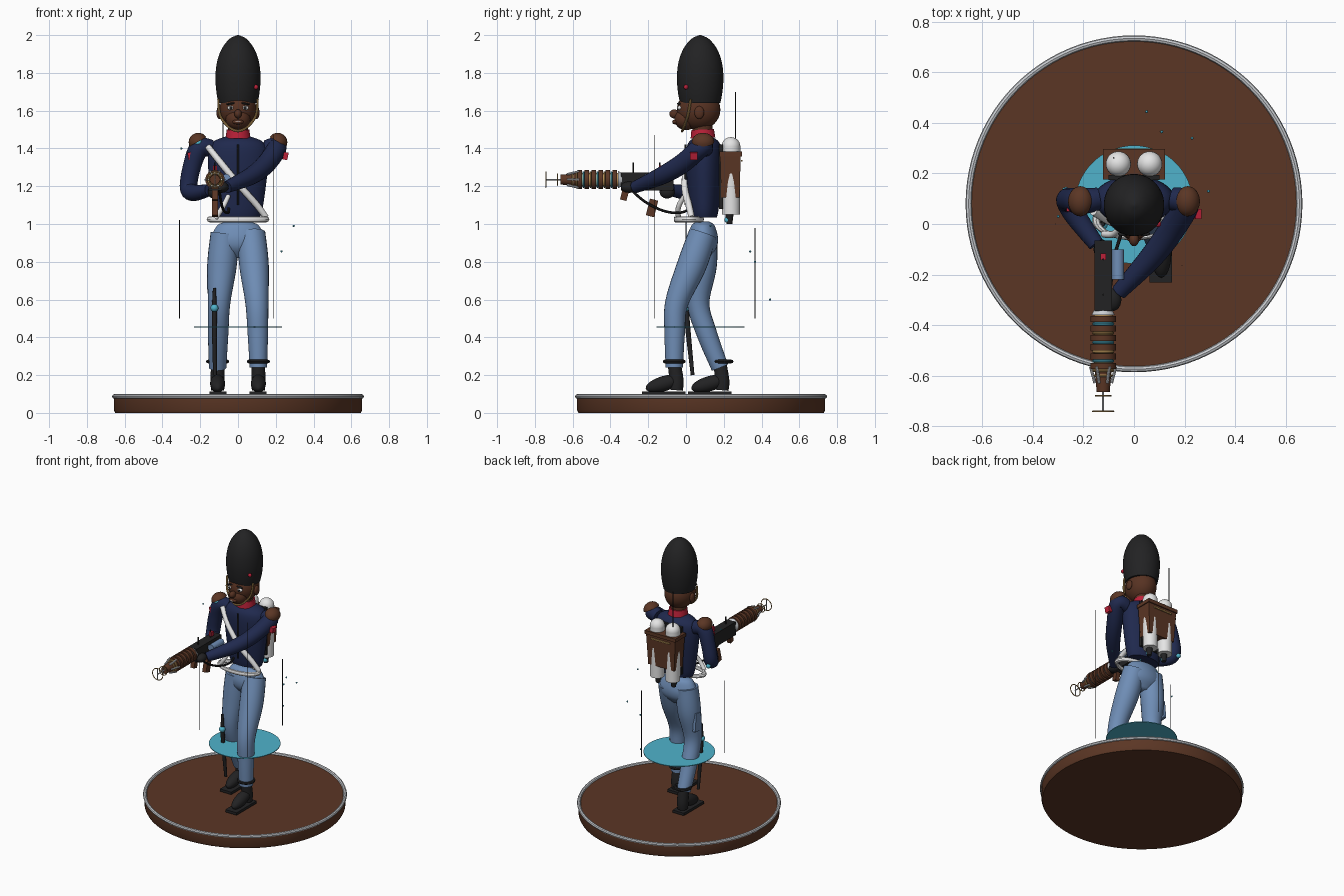
import bpy, bmesh, math
from mathutils import Vector

if "Cube" in bpy.data.objects:
    bpy.data.objects.remove(bpy.data.objects["Cube"])


def material(name, *rgb):
    m = bpy.data.materials.new(name)
    m.use_nodes = True
    m.diffuse_color = (*rgb, 1)
    m.node_tree.nodes["Principled BSDF"].inputs["Base Color"].default_value = (*rgb, 1)
    return m


brown = material("leather brown", .105, .037, .018)
skin = material("skin brown", .095, .032, .016)
navy = material("navy cloth", .014, .022, .075)
blue = material("trouser blue", .16, .27, .47)
black = material("soft black", .016, .016, .017)
white = material("white", .78, .78, .78)
silver = material("silver", .6, .62, .65)
cyan = material("glow cyan", .08, .45, .6)
red = material("red", .5, .015, .04)
gold = material("gold", .45, .27, .09)


def finish(ob, name, mat, smooth=True):
    ob.name = ob.data.name = name
    ob.data.materials.append(mat)
    if smooth:
        for p in ob.data.polygons:
            p.use_smooth = True
        ob.data.set_sharp_from_angle(angle=math.radians(40))
    return ob


def ball(name, mat, loc, size, rot=(0, 0, 0), seg=24):
    bpy.ops.mesh.primitive_uv_sphere_add(segments=seg, ring_count=seg // 2, location=loc, rotation=rot)
    bpy.context.object.scale = size if isinstance(size, tuple) else (size,) * 3
    return finish(bpy.context.object, name, mat)


def box(name, mat, loc, size, rot=(0, 0, 0)):
    bpy.ops.mesh.primitive_cube_add(size=1, location=loc, rotation=rot)
    bpy.context.object.scale = size
    return finish(bpy.context.object, name, mat, False)


def ring(name, mat, loc, r, thick, rot=(0, 0, 0), scale=(1, 1, 1), seg=32):
    bpy.ops.mesh.primitive_torus_add(location=loc, rotation=rot, major_radius=r, minor_radius=thick,
                                     major_segments=seg, minor_segments=8)
    bpy.context.object.scale = scale
    return finish(bpy.context.object, name, mat)


def tube(name, mat, pts, steps=1, sides=20, squash=(1, 1, 1), loc=(0, 0, 0)):
    """Loft round sections through (x, y, z, radius) points."""
    P = [Vector(p) for p in pts]
    path = []
    for i in range(len(P) - 1):
        a, b, c, d = P[max(i - 1, 0)], P[i], P[i + 1], P[min(i + 2, len(P) - 1)]
        for k in range(steps):
            t = k / steps
            path.append(b.copy() if k == 0 else .5 * (
                2 * b + (c - a) * t + (2 * a - 5 * b + 4 * c - d) * t**2 + (3 * b - a - 3 * c + d) * t**3))
    path.append(P[-1])
    bm = bmesh.new()
    old, rows, side = None, [], None
    for i, p in enumerate(path):
        d = (path[min(i + 1, len(path) - 1)].xyz - path[max(i - 1, 0)].xyz).normalized()
        side = d.orthogonal().normalized() if old is None else old.rotation_difference(d) @ side
        old, up = d, d.cross(side)
        angles = [2 * math.pi * k / sides for k in range(sides)]
        rows.append([bm.verts.new(p.xyz + p.w * (math.cos(a) * side + math.sin(a) * up)) for a in angles])
    for lo, hi in zip(rows, rows[1:]):
        for k in range(sides):
            n = (k + 1) % sides
            bm.faces.new((lo[k], lo[n], hi[n], hi[k]))
    bm.faces.new(rows[0][::-1])
    bm.faces.new(rows[-1])
    me = bpy.data.meshes.new(name)
    bm.to_mesh(me)
    bm.free()
    ob = bpy.data.objects.new(name, me)
    bpy.context.collection.objects.link(ob)
    ob.scale, ob.location = squash, loc
    return finish(ob, name, mat)


def rod(name, mat, a, b, r, sides=12):
    return tube(name, mat, [(*a, r), (*b, r)], sides=sides)


def lathe(name, mat, profile, squash, loc, steps=4):
    return tube(name, mat, [(0, 0, z, r) for z, r in profile], steps, 36, squash, loc)


# Display base and glowing disc
tube("base", brown, [(0, .08, 0, .65), (0, .08, .015, .657), (0, .08, .085, .657)], sides=96)
ring("base_rim", silver, (0, .08, .087), .655, .012, seg=96)
tube("glow_disc", cyan, [(0, .077, .453, .234), (0, .077, .458, .234)], sides=64)
for x, y, top in ((.19, -.165, 1.47), (-.31, 0, 1.02), (.1, .365, .98)):
    rod("light_line", black, (x, y, .5), (x, y, top), .0018, 6)
for p in ((.295, .13, .99), (.23, .34, .855), (.05, .445, .6), (.11, .365, .8), (-.3, .03, 1.4)):
    ball("spark", cyan, p, .006, seg=8)

# Legs, ankle straps and boots: left forward, right back
paths = {1: [(.07, .09, .95, .075), (.085, .03, .78, .078), (.1, -.05, .58, .061),
             (.105, -.06, .42, .054), (.108, -.062, .24, .046)],
         -1: [(-.07, .09, .95, .075), (-.085, .085, .78, .078), (-.1, .065, .58, .059),
              (-.105, .11, .42, .054), (-.108, .18, .24, .046)]}
for s, pts in paths.items():
    tube("trouser_leg", blue, pts, 6, 24)
    y = pts[-1][1]
    ring("ankle_strap", black, (s * .108, y + .005 * (1 - s), .272), .05, .011, scale=(1, 1, .9))
    tube("boot_shaft", black, [(s * .108, y, .26, .035), (s * .108, y + .012, .17, .038),
                               (s * .108, y + .01, .12, .035)], 3)
    ball("boot_toe", black, (s * .108, y - .055, .155), (.04, .1, .04), (.28, 0, 0))
    box("boot_sole", black, (s * .106, y - .055, .103), (.09, .23, .018))
lathe("hips", blue, [(.82, .05), (.87, .125), (.92, .143), (.97, .125), (1.0, .1), (1.012, .06)],
      (1, .56, 1), (0, .09, 0))
box("thigh_pouch", blue, (-.155, .1, .72), (.02, .05, .13), (.1, 0, 0))

# Hanging blade with glowing pommel
tube("scabbard", black, [(-.125, 0, .66, .008), (-.125, .005, .5, .014), (-.122, .035, .2, .01)], 4, 10)
ball("scabbard_gem", cyan, (-.125, -.002, .555), .021)

# Coat, belt and cross strap
lathe("coat", navy, [(1.035, .115), (1.08, .13), (1.2, .148), (1.32, .16), (1.4, .155), (1.44, .125), (1.465, .06)],
      (1, .6, 1), (0, .095, 0))
ring("belt", white, (0, .015, 1.025), .15, .016, scale=(1, .48, 1))
tube("cross_strap", white, [(-.16, .05, 1.41, .017), (-.08, .006, 1.31, .018), (.02, -.006, 1.19, .018),
                            (.1, .015, 1.1, .018), (.148, .03, 1.035, .016)], 4, 10)
tube("hanging_strap", white, [(-.05, -.008, 1.15, .012), (-.08, -.04, 1.09, .014), (-.12, -.04, 1.03, .014)], 4, 10)
rod("coat_seam", black, (0, -.002, 1.42), (0, -.002, 1.1), .005)
tube("neck", skin, [(0, .09, 1.43, .05), (0, .085, 1.53, .055)])
tube("collar", red, [(0, .09, 1.455, .066), (0, .088, 1.5, .06)], sides=28)

# Arms, gloves and shoulder pieces
tube("left_arm", navy, [(.15, .1, 1.4, .045), (.205, .08, 1.405, .052), (.15, -.02, 1.32, .052),
                        (.07, -.13, 1.255, .047), (-.06, -.27, 1.195, .032)], 6)
tube("right_arm", navy, [(-.14, .1, 1.4, .045), (-.205, .09, 1.4, .052), (-.245, .095, 1.3, .048),
                         (-.262, .09, 1.19, .046), (-.23, .03, 1.165, .043), (-.15, -.08, 1.18, .032)], 6)
ball("left_glove", black, (-.085, -.3, 1.195), (.035, .045, .03))
ball("right_glove", black, (-.13, -.1, 1.17), (.03, .04, .035))
ball("elbow_gem", cyan, (-.27, .13, 1.165), .016)
for s in (-1, 1):
    bpy.ops.mesh.primitive_uv_sphere_add(segments=24, ring_count=12)
    dome = bpy.context.object
    bm = bmesh.new()
    bm.from_mesh(dome.data)
    cut = bmesh.ops.bisect_plane(bm, geom=bm.verts[:] + bm.edges[:] + bm.faces[:], plane_co=(0, 0, 0),
                                 plane_no=(0, 0, 1), clear_inner=True)
    bmesh.ops.holes_fill(bm, edges=[e for e in cut["geom_cut"] if isinstance(e, bmesh.types.BMEdge)])
    bm.to_mesh(dome.data)
    bm.free()
    dome.location, dome.rotation_euler = (s * .212, .09, 1.435), (0, s * .5, 0)
    dome.scale = (.05, .06, .047)
    finish(dome, "shoulder_dome", brown)
    ball("shoulder_gem", cyan, (s * .21, .065, 1.43), .022)
    box("sleeve_patch", red, (s * .252, .07 - .03 * (1 + s) / 2, 1.36), (.025, .04, .04), (0, s * .2, 0))

# Head and face
ball("head", skin, (0, .067, 1.605), (.098, .115, .108), seg=32)
ball("jaw", skin, (0, 0, 1.555), (.066, .062, .058))
ball("nose", skin, (0, -.062, 1.583), (.02, .026, .024))
ball("lips", skin, (0, -.055, 1.54), (.03, .018, .013))
box("mouth_line", white, (0, -.07, 1.541), (.026, .006, .004))
for s in (-1, 1):
    ball("eye", white, (s * .038, -.033, 1.615), (.019, .013, .012))
    ball("pupil", black, (s * .038, -.044, 1.615), (.008, .005, .009), seg=12)
    ball("brow", black, (s * .04, -.038, 1.637), (.024, .01, .005), (0, s * .15, 0), 12)
    ball("ear", skin, (s * .1, .07, 1.59), (.014, .026, .034))
tube("chin_strap", gold, [(-.104, .025, 1.66, .006), (-.095, .01, 1.575, .007), (-.05, -.01, 1.515, .007),
                          (0, -.02, 1.492, .007), (.05, -.01, 1.515, .007), (.095, .01, 1.575, .007),
                          (.104, .025, 1.66, .006)], 5, 8)

# Tall fur hat
lathe("fur_hat", black, [(1.64, .104), (1.7, .115), (1.78, .12), (1.86, .111), (1.93, .085), (1.98, .045), (2, .004)],
      (1, 1.03, 1), (0, .075, 0))
ball("hat_badge", red, (.095, .0, 1.725), .013, seg=12)

# Backpack with twin tanks
pack = box("pack_body", brown, (0, .235, 1.26), (.235, .11, .24))
for v in pack.data.vertices:
    if v.co.z < 0:
        v.co.x *= .88
        v.co.y *= .88
box("pack_lid", brown, (0, .237, 1.37), (.245, .12, .025))
box("pack_trim", gold, (0, .294, 1.335), (.15, .008, .01))
box("pack_frame", black, (0, .185, 1.25), (.2, .02, .34))
for x in (-.062, .062):
    tube("tank", white, [(x, .238, 1.05, .048), (x, .238, 1.41, .05)], sides=28)
    ball("tank_cap", white, (x, .238, 1.41), .05)
    tube("tank_valve", black, [(x, .23, 1.0, .015), (x, .23, 1.05, .022)])
    ball("valve_gem", cyan, (x, .22, 1.022), .017)
rod("antenna", black, (-.08, .262, 1.35), (-.08, .262, 1.7), .003, 8)

# Coil rifle, pointing forward
gx, gz = -.122, 1.235
flat = (math.pi / 2, 0, 0)


def barrel(name, mat, y0, y1, r0, r1=None):
    return tube(name, mat, [(gx, y0, gz, r0), (gx, y1, gz, r1 or r0)], sides=24)


box("receiver", black, (gx, -.205, 1.225), (.068, .28, .095))
tube("power_cell", blue, [(-.063, -.1, 1.24, .024), (-.063, -.22, 1.24, .024)])
barrel("barrel_collar", silver, -.34, -.36, .036, .046)
barrel("barrel_core", gold, -.35, -.57, .036)
for i in range(6):
    y = -.365 - .037 * i
    barrel("coil", brown, y, y - .024, .051)
    ring("coil_glow", cyan if i % 2 == 0 else gold, (gx, y - .03, gz), .038, .006, flat)
barrel("muzzle", brown, -.565, -.665, .034, .026)
ring("muzzle_band", gold, (gx, -.6, gz), .034, .005, flat)
for k in range(6):
    a = k * math.pi / 3
    c, d = math.cos(a), math.sin(a)
    rod("prong", silver, (gx + .05 * c, -.565, gz + .05 * d), (gx + .033 * c, -.63, gz + .033 * d), .006, 8)
rod("front_spike", silver, (gx, -.66, gz), (gx, -.745, gz), .004, 8)
for y, r in ((-.68, .03), (-.742, .041)):
    ring("aiming_ring", gold, (gx, y, gz), r, .003, flat)
    rod("aiming_bar", silver, (gx, y, gz - r), (gx, y, gz + r), .003, 6)
box("rear_sight", red, (gx, -.13, 1.295), (.022, .025, .03))
for y in (-.28, -.14):
    rod("sight_pin", black, (gx, y, 1.26), (gx, y, 1.325), .004, 8)
box("grip", brown, (-.122, -.18, 1.085), (.03, .045, .09), (-.25, 0, 0))
box("fore_grip", brown, (gx, -.325, 1.155), (.03, .035, .06), (-.25, 0, 0))
tube("power_cable", black, [(-.1, -.3, 1.19, .007), (-.09, -.22, 1.12, .007), (-.075, -.12, 1.07, .007),
                            (-.05, -.03, 1.06, .007), (-.05, .04, 1.09, .007)], 6, 8)
